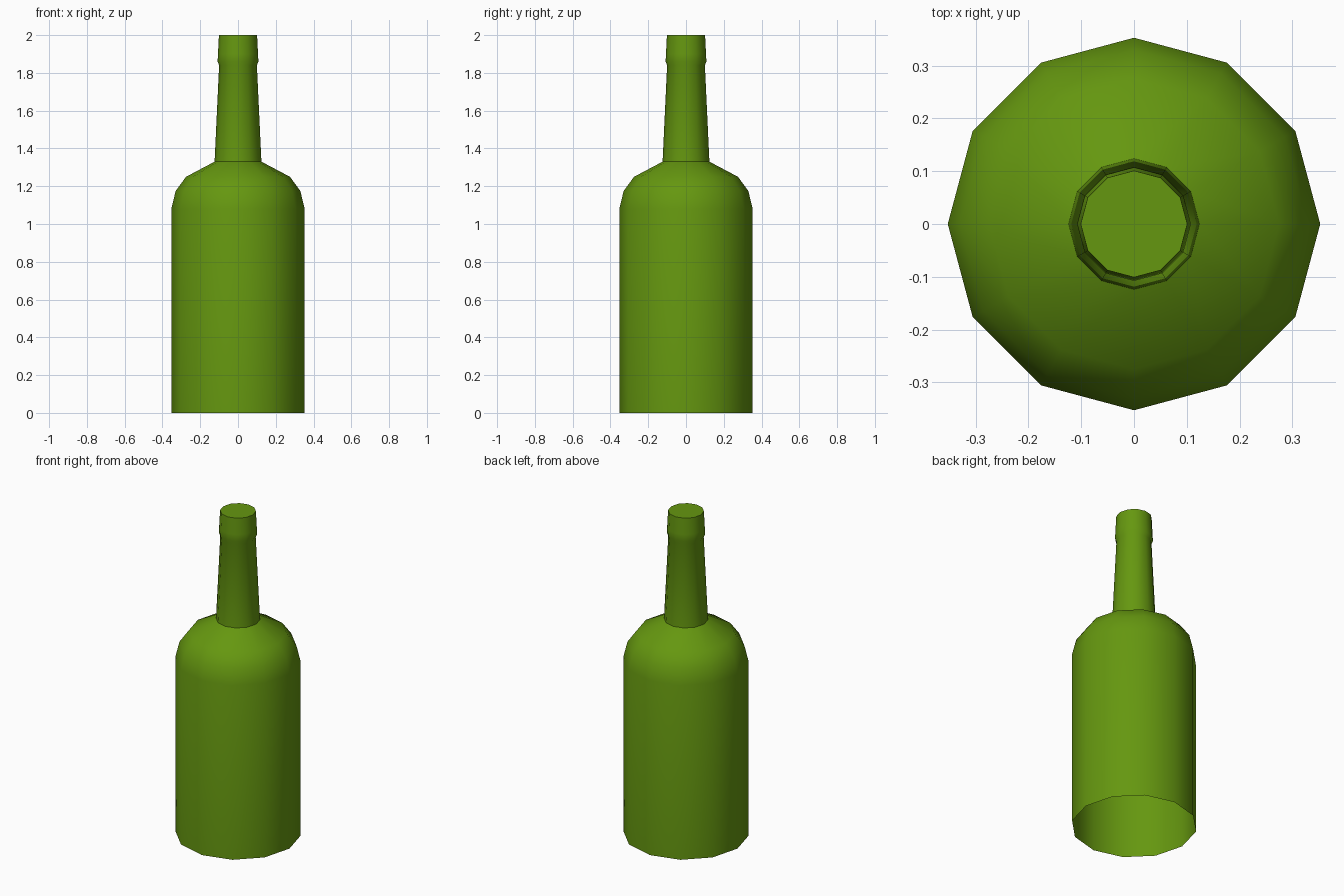
import bpy, bmesh, math

cube = bpy.data.objects.get("Cube")
if cube:
    bpy.data.objects.remove(cube, do_unlink=True)

SIDES = 12

glass = bpy.data.materials.new("green_glass")
glass.use_nodes = True
colour = (0.13, 0.31, 0.005, 1)
glass.diffuse_color = colour
glass.node_tree.nodes["Principled BSDF"].inputs["Base Color"].default_value = colour


def lathe(name, profile, cap_top=False):
    """Revolve (radius, height) points around z, leaving the base open."""
    bm = bmesh.new()
    rings = []
    for r, z in profile:
        angles = [math.tau * i / SIDES for i in range(SIDES)]
        rings.append([bm.verts.new((r * math.cos(a), r * math.sin(a), z)) for a in angles])
    for low, high in zip(rings, rings[1:]):
        for i in range(SIDES):
            j = (i + 1) % SIDES
            bm.faces.new((low[i], low[j], high[j], high[i]))
    if cap_top:
        bm.faces.new(rings[-1])
    mesh = bpy.data.meshes.new(name)
    bm.to_mesh(mesh)
    bm.free()
    mesh.materials.append(glass)
    obj = bpy.data.objects.new(name, mesh)
    bpy.context.collection.objects.link(obj)
    bpy.ops.object.select_all(action='DESELECT')
    obj.select_set(True)
    bpy.context.view_layer.objects.active = obj
    bpy.ops.object.shade_smooth_by_angle(angle=math.radians(45))
    return obj


# Straight body, rounded shoulder, tapering neck and collared lip in one shell
lathe("bottle", [
    (0.353, 0), (0.353, 1.08),
    (0.33, 1.175), (0.275, 1.25), (0.124, 1.33),
    (0.1, 1.84),
    (0.108, 1.86), (0.106, 1.9), (0.101, 2),
], cap_top=True)
